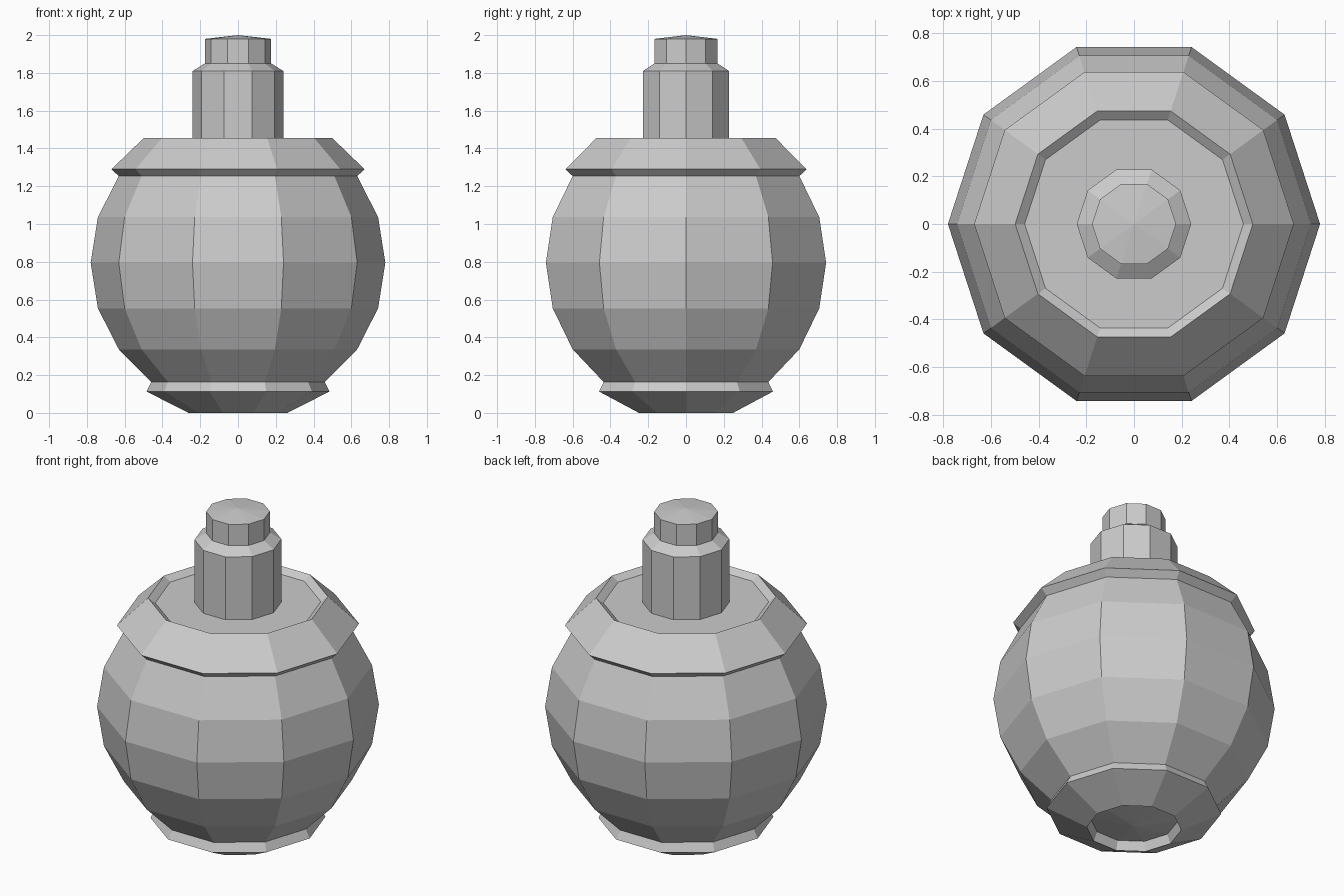
import bpy, math

if "Cube" in bpy.data.objects:
    bpy.data.objects.remove(bpy.data.objects["Cube"])

SIDES = 10
CENTRE_Z, RADIUS = 0.795, 0.78


def ball(deg, lift=0.0):
    """Radius and height of a ball ring at a latitude, lifted off the surface."""
    a = math.radians(deg)
    return ((RADIUS + lift) * math.cos(a), CENTRE_Z + (RADIUS + lift) * math.sin(a))


def lathe(name, profile):
    """Revolve a bottom-to-top (radius, z) profile; radius 0 makes a pole."""
    verts, rings, faces = [], [], []
    for r, z in profile:
        n = 1 if r == 0 else SIDES
        start = len(verts)
        for i in range(n):
            a = 2 * math.pi * i / SIDES
            verts.append((r * math.cos(a), r * math.sin(a), z))
        rings.append([start + i % n for i in range(SIDES)])
    for lo, hi in zip(rings, rings[1:]):
        for i in range(SIDES):
            j = (i + 1) % SIDES
            faces.append(list(dict.fromkeys((lo[i], lo[j], hi[j], hi[i]))))
    mesh = bpy.data.meshes.new(name)
    mesh.from_pydata(verts, [], faces)
    mesh.update()
    obj = bpy.data.objects.new(name, mesh)
    bpy.context.collection.objects.link(obj)
    return obj


# Foot: recessed bottom cap and the raised ring around it
lathe("foot_ring", [(0, CENTRE_Z - RADIUS), ball(-72), (0.262, 0.0),
                    (0.484, 0.113), ball(-54)])

# Faceted round body
lathe("body", [ball(d) for d in range(-54, 37, 18)])

# Raised shoulder collar with a sunken flat top reaching the neck
top = ball(54)
lathe("shoulder_collar", [ball(36), (0.67, 1.29), (0.498, 1.456), top, (0.24, top[1])])

# Neck with chamfered top
lathe("neck", [(0.24, top[1]), (0.24, 1.81), (0.176, 1.85)])

# Stopper with a shallow pointed top
lathe("stopper", [(0.176, 1.85), (0.176, 1.98), (0, 2.0)])
